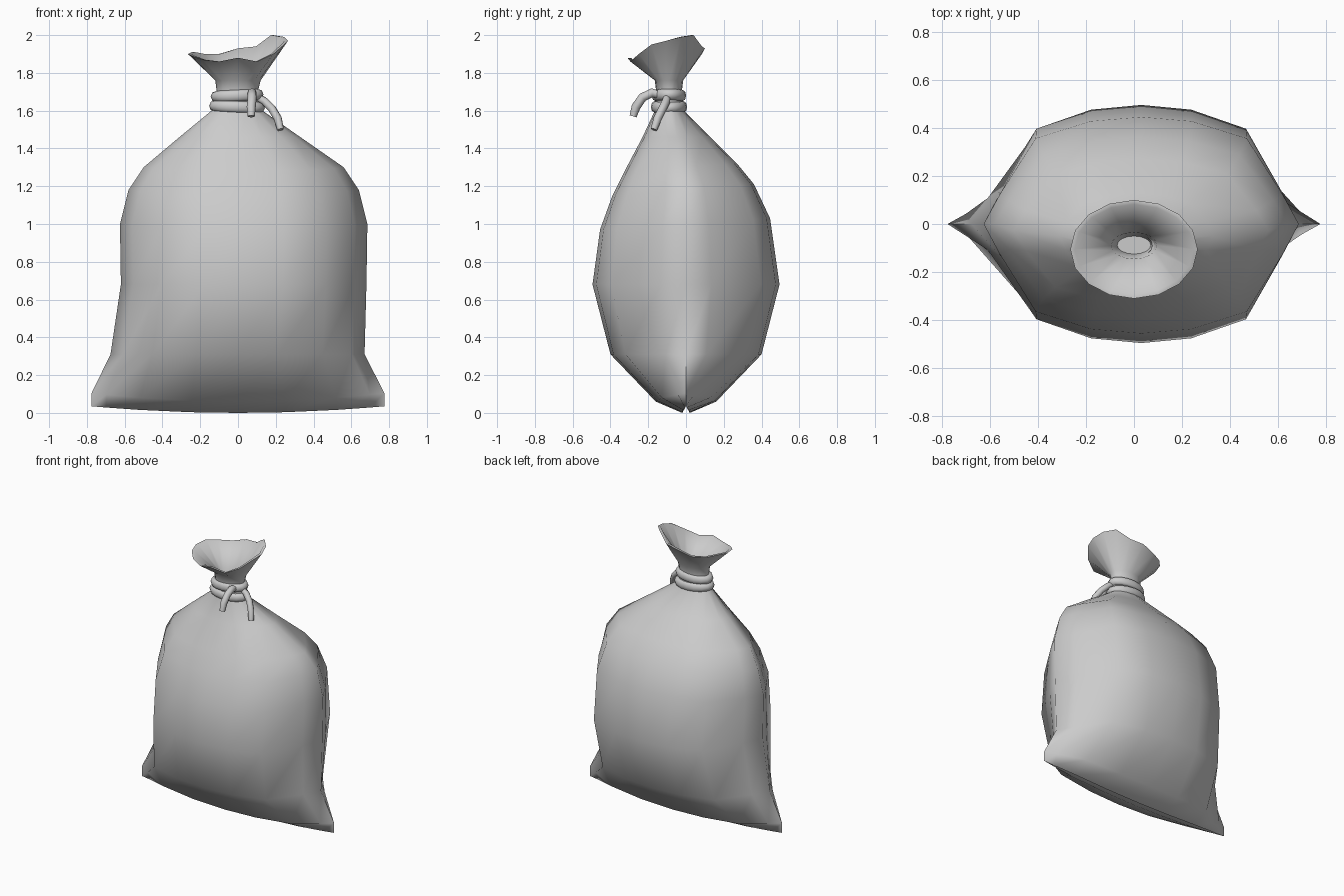
import bpy, bmesh, math
from mathutils import Vector

cube = bpy.data.objects.get("Cube")
if cube:
    bpy.data.objects.remove(cube, do_unlink=True)

grey = bpy.data.materials.new("sack grey")
grey.use_nodes = True
grey.diffuse_color = (0.6, 0.6, 0.6, 1)
grey.node_tree.nodes["Principled BSDF"].inputs["Base Color"].default_value = (0.6, 0.6, 0.6, 1)


def finish(obj, angle):
    obj.data.materials.append(grey)
    bpy.ops.object.select_all(action='DESELECT')
    obj.select_set(True)
    bpy.context.view_layer.objects.active = obj
    bpy.ops.object.shade_smooth_by_angle(angle=math.radians(angle))


def loft(name, rings, angle):
    """Skin a list of closed rings and cap both ends."""
    bm = bmesh.new()
    rows = [[bm.verts.new(p) for p in ring] for ring in rings]
    n = len(rows[0])
    for low, high in zip(rows, rows[1:]):
        for i in range(n):
            j = (i + 1) % n
            bm.faces.new((low[i], low[j], high[j], high[i]))
    bm.faces.new(rows[0][::-1])
    bm.faces.new(rows[-1])
    bmesh.ops.recalc_face_normals(bm, faces=bm.faces)
    mesh = bpy.data.meshes.new(name)
    bm.to_mesh(mesh)
    bm.free()
    obj = bpy.data.objects.new(name, mesh)
    bpy.context.collection.objects.link(obj)
    finish(obj, angle)


# Quarter outline of the pillow-shaped body, and the matching round one
SIDES = 16
PILLOW = [(1, 0), (.9, .27), (.67, .8), (.32, .96), (0, 1)]
ROUND = [(math.cos(i * math.pi / 8), math.sin(i * math.pi / 8)) for i in range(5)]


def section(z, left, right, front, back, roundness=0, sag=0, tilt=0):
    """One cross-section, blended between pillow and round."""
    ring = []
    cx, cy = (left + right) / 2, 0 if not roundness else (front + back) / 2
    for i in range(SIDES):
        q = i % 8
        k = q if q <= 4 else 8 - q
        (px, py), (rx, ry) = PILLOW[k], ROUND[k]
        fx = px + (rx - px) * roundness
        fy = py + (ry - py) * roundness
        if 4 < i < 12:
            fx = -fx
        if i > 8:
            fy = -fy
        x = cx + fx * (right - left) / 2
        y = cy + fy * ((back - cy) if fy > 0 else (cy - front))
        ring.append(Vector((x, y, z + sag * fx * fx + tilt * fy)))
    # the lower half of the loop runs back from left to right
    return ring


# Wavy rim heights, counter-clockwise from the left side
RIM = [1.97, 1.99, 2, 1.94, 1.93, 1.9, 1.9, 1.91, 1.9, 1.89, 1.87, 1.86, 1.88, 1.86, 1.9, 1.95]


def rim(inset, drop):
    ring = section(0, -.265 + inset, .265 - inset, -.31 + inset, .1 - inset, 1)
    for p, z in zip(ring, RIM):
        p.z = z - drop
    return ring


# Sack: seam, body, shoulders, neck, flared mouth and its lining
loft("sack", [
    section(0, -.775, .775, -.02, .02, sag=.035),
    section(.06, -.775, .775, -.16, .16, sag=.045),
    section(.31, -.675, .67, -.4, .4),
    section(.68, -.62, .68, -.495, .495),
    section(1, -.625, .685, -.455, .445, tilt=.03),
    section(1.18, -.58, .64, -.39, .36, tilt=.03),
    section(1.3, -.5, .56, -.325, .27, .1, tilt=.02),
    section(1.46, -.31, .33, -.23, .13, .5),
    section(1.6, -.14, .13, -.165, -.01, 1),
    section(1.68, -.11, .1, -.155, -.025, 1),
    section(1.76, -.12, .12, -.165, -.015, 1),
    rim(0, 0),
    rim(.018, 0),
    section(1.76, -.095, .095, -.145, -.035, 1),
    section(1.62, -.07, .07, -.125, -.05, 1),
], 75)

# Rope wound twice around the neck
for name, z, radius, lean in (("lower_rope_loop", 1.62, .118, .04),
                              ("upper_rope_loop", 1.68, .11, -.05)):
    bpy.ops.mesh.primitive_torus_add(location=(-.005, -.09, z), rotation=(0, lean, 0),
                                     major_segments=16, minor_segments=8,
                                     major_radius=radius, minor_radius=.03)
    loop = bpy.context.object
    loop.name = name
    loop.scale.y = .56 + .09
    finish(loop, 60)


def tail(name, points, radius):
    """Hanging rope end, swept as an eight-sided tube."""
    points = [Vector(p) for p in points]
    rings = []
    for i, p in enumerate(points):
        along = (points[min(i + 1, len(points) - 1)] - points[max(i - 1, 0)]).normalized()
        u = along.cross(Vector((1, 0, 0))).normalized()
        v = along.cross(u)
        r = radius * (.8 if i in (0, len(points) - 1) else 1)
        rings.append([p + r * (u * math.cos(a * math.pi / 4) + v * math.sin(a * math.pi / 4))
                      for a in range(8)])
    loft(name, rings, 50)


tail("front_rope_end", [(.07, -.13, 1.68), (.075, -.18, 1.695), (.075, -.23, 1.67),
                        (.07, -.265, 1.62), (.07, -.28, 1.57)], .024)
tail("side_rope_end", [(.09, -.1, 1.68), (.14, -.105, 1.65), (.18, -.125, 1.61),
                       (.21, -.15, 1.56), (.225, -.17, 1.5)], .022)
